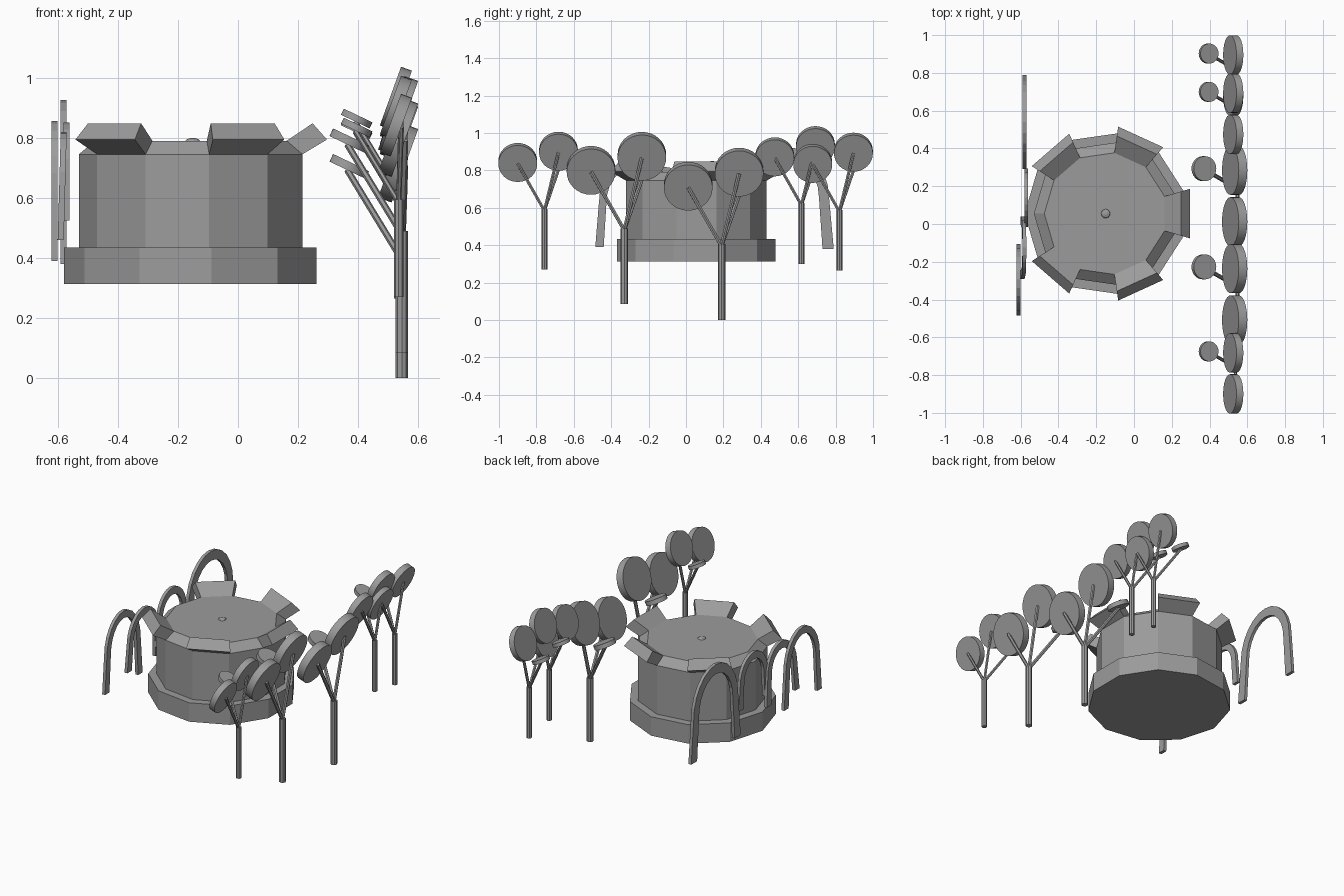
import bpy
import bmesh
from math import cos, sin, pi
from mathutils import Vector

cube = bpy.data.objects.get("Cube")
if cube:
    bpy.data.objects.remove(cube, do_unlink=True)

grey = bpy.data.materials.new("plain grey")
grey.use_nodes = True
COLOUR = (0.33, 0.33, 0.33, 1)
grey.diffuse_color = COLOUR
grey.node_tree.nodes["Principled BSDF"].inputs["Base Color"].default_value = COLOUR

SIDES = 11
STEP = 2 * pi / SIDES
CENTRE = Vector((-0.15, 0.055, 0))


def finish(name, bm, smooth=False):
    bmesh.ops.recalc_face_normals(bm, faces=bm.faces)
    mesh = bpy.data.meshes.new(name)
    bm.to_mesh(mesh)
    bm.free()
    mesh.materials.append(grey)
    obj = bpy.data.objects.new(name, mesh)
    bpy.context.collection.objects.link(obj)
    if smooth:
        bpy.ops.object.select_all(action='DESELECT')
        obj.select_set(True)
        bpy.context.view_layer.objects.active = obj
        bpy.ops.object.shade_smooth_by_angle()
    return obj


def bridge(bm, rings):
    """Join equal closed rings of points, capping both ends."""
    rows = [[bm.verts.new(p) for p in ring] for ring in rings]
    n = len(rows[0])
    for a, b in zip(rows, rows[1:]):
        for i in range(n):
            j = (i + 1) % n
            bm.faces.new((a[i], a[j], b[j], b[i]))
    bm.faces.new(rows[0])
    bm.faces.new(rows[-1])


def polar(radius, z, k):
    return CENTRE + Vector((radius * cos(k * STEP), radius * sin(k * STEP), z))


def lathe(name, profile):
    bm = bmesh.new()
    bridge(bm, [[polar(r, z, k + 0.5) for k in range(SIDES)] for r, z in profile])
    return finish(name, bm)


def rod(name, start, end, radius, sides, smooth=False):
    """Cylinder between two points."""
    start, end = Vector(start), Vector(end)
    turn = (end - start).to_track_quat('Z', 'Y')
    ring = [turn @ Vector((radius * cos(2 * pi * i / sides),
                           radius * sin(2 * pi * i / sides), 0)) for i in range(sides)]
    bm = bmesh.new()
    bridge(bm, [[start + p for p in ring], [end + p for p in ring]])
    return finish(name, bm, smooth)


# Eleven-sided building with stepped base and bevelled roof
lathe("building", [(0.429, 0.313), (0.429, 0.434), (0.38, 0.434),
                   (0.38, 0.745), (0.325, 0.79)])
lathe("roof_knob", [(0.026, 0.788), (0.02, 0.795), (0.007, 0.799)])

# Flaps flaring out of the roof bevel
FLAP = [(0.38, 0.745), (0.325, 0.79), (0.415, 0.848), (0.465, 0.794)]
for side in (0, 2, 4, 7, 9):
    bm = bmesh.new()
    bridge(bm, [[polar(r, z, side + e) for r, z in FLAP] for e in (-0.5, 0.5)])
    finish("roof_flap", bm)


# Trees: trunk, three branches, two upright discs and one small flat disc
UP_AXIS = Vector((0.94, 0, -0.34))
FLAT_AXIS = Vector((0.43, 0, 0.9))


def tree(x, y, z, s):
    base = Vector((x, y, z))
    fork = base + Vector((0, 0, 0.405 * s))
    rod("trunk", base, fork, 0.02 * s, 8)
    leaves = [((-0.012, -0.178, 0.31), 0.13, 0.048, UP_AXIS),
              ((-0.012, 0.094, 0.385), 0.13, 0.048, UP_AXIS),
              ((-0.175, 0.103, 0.30), 0.066, 0.028, -FLAT_AXIS)]
    for offset, radius, thick, axis in leaves:
        middle = fork + Vector(offset) * s
        half = axis * thick * s / 2
        rod("leaf_disc", middle - half, middle + half, radius * s, 32, True)
        rod("branch", fork - Vector((0, 0, 0.01)), middle + half, 0.011 * s, 6)


for place in [(0.535, -0.757, 0.27, 0.8), (0.545, -0.33, 0.085, 1),
              (0.545, 0.19, 0, 1), (0.535, 0.617, 0.30, 0.8),
              (0.535, 0.82, 0.265, 0.8)]:
    tree(*place)


# Free-standing arches in a row
def arch(x, y, low, top, half_width, band, lean):
    shoulder = low + (top - low) * 0.5

    def outline(inset):
        w, t = half_width - inset, top - inset
        points = [(w, low)]
        points += [(0.9 * w * cos(a), shoulder + (t - shoulder) * sin(a))
                   for a in [pi * i / 12 for i in range(13)]]
        return points + [(-w, low)]

    bm = bmesh.new()
    rings = []
    for (oy, oz), (iy, iz) in zip(outline(0), outline(band)):
        ring = []
        for py, pz, d in ((oy, oz, -1), (oy, oz, 1), (iy, iz, 1), (iy, iz, -1)):
            shift = lean * (pz - low) / (top - low)
            ring.append((x + shift + d * 0.01, y + py, pz))
        rings.append(ring)
    bridge(bm, rings)
    finish("arch", bm)


arch(-0.58, 0.54, 0.38, 0.925, 0.25, 0.06, 0.0)
arch(-0.57, 0.14, 0.525, 0.85, 0.155, 0.045, 0.0)
arch(-0.59, -0.125, 0.46, 0.82, 0.165, 0.045, 0.01)
arch(-0.611, -0.295, 0.39, 0.855, 0.19, 0.045, 0.0)
